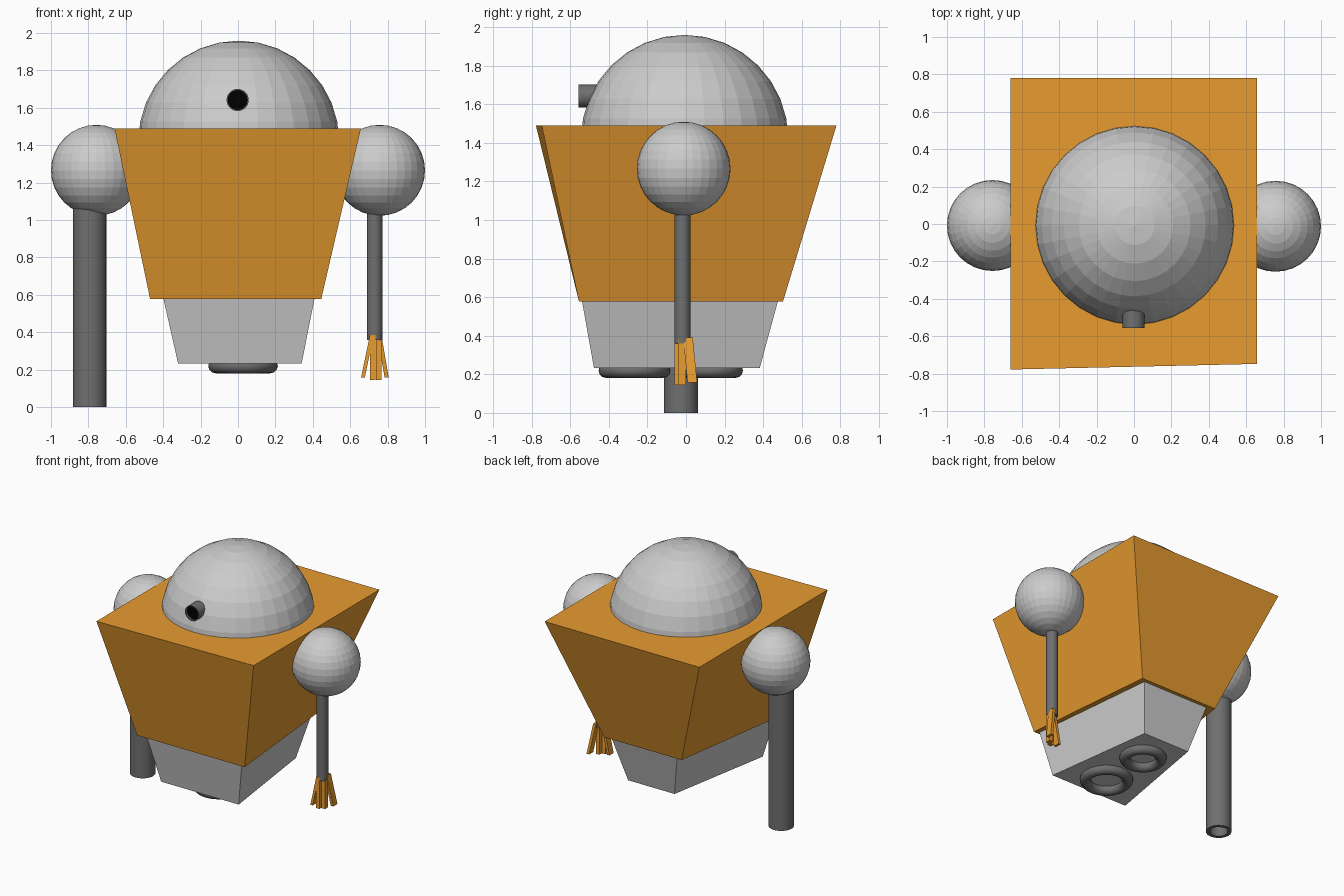
import bpy, bmesh, math
from mathutils import Vector, Matrix

if "Cube" in bpy.data.objects:
    bpy.data.objects.remove(bpy.data.objects["Cube"])


def material(name, rgb):
    m = bpy.data.materials.new(name)
    m.diffuse_color = (*rgb, 1)
    m.use_nodes = True
    m.node_tree.nodes["Principled BSDF"].inputs["Base Color"].default_value = m.diffuse_color
    return m


ORANGE = material("orange", (0.80, 0.33, 0.03))
DARK = material("dark_grey", (0.16, 0.16, 0.16))
BLACK = material("black", (0.0, 0.0, 0.0))


def finish(bm, name, mat=None):
    bmesh.ops.recalc_face_normals(bm, faces=bm.faces[:])
    me = bpy.data.meshes.new(name)
    bm.to_mesh(me)
    bm.free()
    if mat:
        me.materials.append(mat)
    ob = bpy.data.objects.new(name, me)
    bpy.context.collection.objects.link(ob)
    return ob


def sphere(name, centre, r, cut_z=None):
    bm = bmesh.new()
    bmesh.ops.create_uvsphere(bm, u_segments=32, v_segments=16, radius=r,
                              matrix=Matrix.Translation(centre))
    if cut_z is not None:
        bmesh.ops.bisect_plane(bm, geom=bm.verts[:] + bm.edges[:] + bm.faces[:],
                               plane_co=(0, 0, cut_z), plane_no=(0, 0, 1), clear_inner=True)
    return finish(bm, name)


def lathe(name, profile, matrix, mat, steps=32):
    """Spin a closed (radius, height) profile about local z."""
    bm = bmesh.new()
    rings = []
    for i in range(steps):
        a = 2 * math.pi * i / steps
        rings.append([bm.verts.new(matrix @ Vector((r * math.cos(a), r * math.sin(a), z)))
                      for r, z in profile])
    n = len(profile)
    for i in range(steps):
        p, q = rings[i], rings[(i + 1) % steps]
        for j in range(n):
            k = (j + 1) % n
            bm.faces.new((p[j], q[j], q[k], p[k]))
    ob = finish(bm, name, mat)
    bpy.ops.object.select_all(action='DESELECT')
    bpy.context.view_layer.objects.active = ob
    ob.select_set(True)
    bpy.ops.object.shade_smooth_by_angle(angle=math.radians(40))
    return ob


def tube(name, start, direction, length, r, inner, mat):
    rot = Vector(direction).to_track_quat('Z', 'Y').to_matrix().to_4x4()
    return lathe(name, [(inner, 0), (r, 0), (r, length), (inner, length)],
                 Matrix.Translation(start) @ rot, mat)


def hexahedron(name, bottom, top, mat=None):
    """Solid between two four-cornered loops."""
    bm = bmesh.new()
    b = [bm.verts.new(v) for v in bottom]
    t = [bm.verts.new(v) for v in top]
    bm.faces.new(b)
    bm.faces.new(t)
    for i in range(4):
        j = (i + 1) % 4
        bm.faces.new((b[i], b[j], t[j], t[i]))
    return finish(bm, name, mat)


def rect(x0, x1, y0, y1, z, back=None):
    """Four corners at height z; back gives a different x range for the rear edge."""
    b0, b1 = back or (x0, x1)
    return [(x0, y0, z), (x1, y0, z), (b1, y1, z), (b0, y1, z)]


# Torso: tapered block, narrower at the lower rear, front right corner pulled back slightly
torso_top = rect(-0.66, 0.657, -0.778, 0.78, 1.49)
torso_top[1] = (0.657, -0.748, 1.49)
hexahedron("torso", rect(-0.47, 0.445, -0.555, 0.503, 0.578, (-0.315, 0.345)),
           torso_top, ORANGE)

# Hips
hexahedron("hips", rect(-0.32, 0.34, -0.477, 0.382, 0.232, (-0.17, 0.225)),
           rect(-0.40, 0.41, -0.54, 0.478, 0.585, (-0.26, 0.305)))

# Domed head and its eye tube with a black pupil
sphere("head_dome", (0.004, -0.007, 1.422), 0.537, 1.48)
tube("eye_tube", (-0.002, -0.557, 1.642), (0, 1, 0), 0.17, 0.059, 0.052, DARK)
bm = bmesh.new()
bmesh.ops.create_circle(bm, cap_ends=True, radius=0.053, segments=32,
                        matrix=Matrix.Translation((-0.002, -0.54, 1.642))
                        @ Matrix.Rotation(math.pi / 2, 4, 'X'))
finish(bm, "eye_pupil", BLACK)

# Thruster rings under the hips
for name, y, major, minor in (("front_ring", -0.267, 0.147, 0.039),
                              ("back_ring", 0.13, 0.126, 0.039)):
    circle = [(major + minor * math.cos(k * math.pi / 6), minor * math.sin(k * math.pi / 6))
              for k in range(12)]
    lathe(name, circle, Matrix.Translation((0.027, y, 0.22)), DARK, 48)

# Shoulders
sphere("left_shoulder", (-0.757, -0.008, 1.266), 0.243)
sphere("right_shoulder", (0.757, -0.012, 1.266), 0.243)

# Arms: a thick hollow barrel and a thin rod
tube("barrel_arm", (-0.793, -0.026, 0), (0, 0, 1), 1.15, 0.089, 0.063, DARK)
bm = bmesh.new()
bmesh.ops.create_cone(bm, cap_ends=True, segments=32, radius1=0.041, radius2=0.041, depth=0.75,
                      matrix=Matrix.Translation((0.731, -0.018, 0.735)))
rod = finish(bm, "rod_arm", DARK)
bpy.ops.object.select_all(action='DESELECT')
bpy.context.view_layer.objects.active = rod
rod.select_set(True)
bpy.ops.object.shade_smooth_by_angle(angle=math.radians(40))


# Claw fingers: slim bars from the wrist, splayed outwards
def finger(name, top, tip, sx, sy):
    loops = [rect(x - sx / 2, x + sx / 2, y - sy / 2, y + sy / 2, z) for x, y, z in (tip, top)]
    hexahedron(name, *loops, ORANGE)


finger("finger_left", (0.715, -0.03, 0.385), (0.668, -0.035, 0.157), 0.02, 0.05)
finger("finger_right", (0.755, 0.01, 0.39), (0.795, 0.033, 0.157), 0.022, 0.05)
finger("finger_front", (0.721, -0.045, 0.385), (0.721, -0.045, 0.145), 0.03, 0.03)
finger("finger_middle", (0.753, -0.02, 0.385), (0.753, -0.02, 0.145), 0.03, 0.04)
